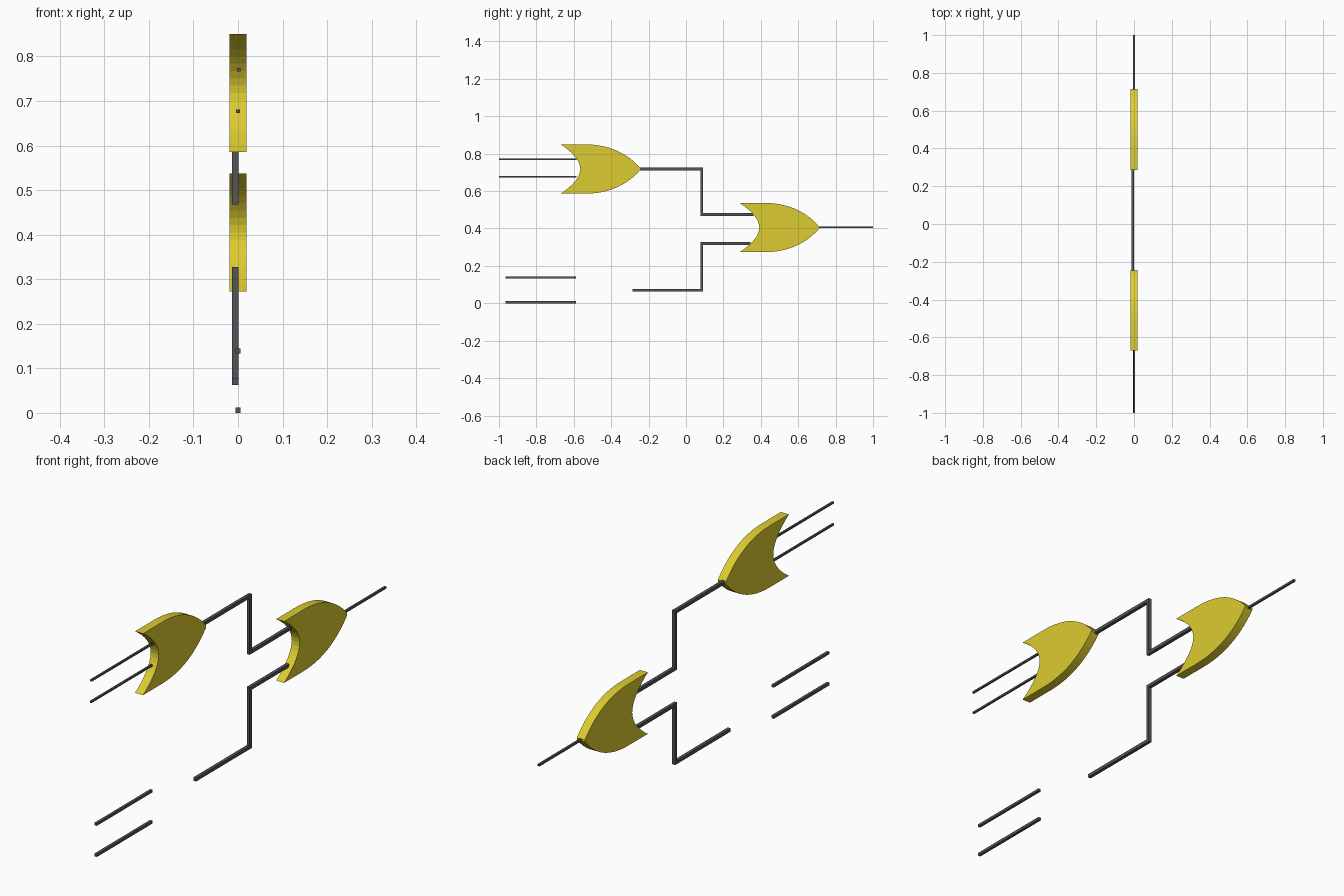
import bpy, bmesh

if "Cube" in bpy.data.objects:
    bpy.data.objects.remove(bpy.data.objects["Cube"])


def material(name, color):
    m = bpy.data.materials.new(name)
    m.diffuse_color = color
    m.use_nodes = True
    m.node_tree.nodes["Principled BSDF"].inputs["Base Color"].default_value = m.diffuse_color
    return m


YELLOW = material("gate_yellow", (0.72, 0.60, 0.03, 1))
DARK = material("wire_dark", (0.09, 0.09, 0.10, 1))


def finish(name, bm, mat):
    bmesh.ops.recalc_face_normals(bm, faces=bm.faces)
    mesh = bpy.data.meshes.new(name)
    bm.to_mesh(mesh)
    bm.free()
    mesh.materials.append(mat)
    ob = bpy.data.objects.new(name, mesh)
    bpy.context.collection.objects.link(ob)


def gate(name, tip_y, z, half=0.019, steps=16):
    """OR gate: shield outline in the YZ plane, extruded along x."""
    # upper curve from the flat top to the pointed nose
    a, b, c = (-0.30, 0.132), (-0.112, 0.132), (0.0, 0.004)
    upper = []
    for i in range(steps + 1):
        t = i / steps
        upper.append(tuple((1 - t) ** 2 * p + 2 * t * (1 - t) * q + t * t * r
                           for p, q, r in zip(a, b, c)))
    lower = [(y, -h) for y, h in reversed(upper)]
    # concave back edge, bottom corner to top corner
    back = []
    for i in range(steps + 1):
        s = -1 + 2 * i / steps
        back.append((-0.322 - 0.106 * abs(s) ** 1.9, 0.132 * s))
    bm = bmesh.new()
    verts = [bm.verts.new((-half, tip_y + y, z + h)) for y, h in upper + lower + back]
    face = bm.faces.new(verts)
    ext = bmesh.ops.extrude_face_region(bm, geom=[face], use_keep_orig=True)
    moved = [v for v in ext["geom"] if isinstance(v, bmesh.types.BMVert)]
    bmesh.ops.translate(bm, verts=moved, vec=(2 * half, 0, 0))
    finish(name, bm, YELLOW)


def wire(name, points, width, x=0.0):
    """Square wire made of one box per straight run through (y, z) points."""
    bm = bmesh.new()
    h = width / 2
    for i, ((y0, z0), (y1, z1)) in enumerate(zip(points, points[1:])):
        lo, hi = [min(y0, y1), min(z0, z1)], [max(y0, y1), max(z0, z1)]
        along = 0 if z0 == z1 else 1
        lo[1 - along] -= h
        hi[1 - along] += h
        if along == 1:          # uprights fill the corners
            lo[1] -= h
            hi[1] += h
        box = bmesh.ops.create_cube(bm, size=1)["verts"]
        for v in box:
            v.co = (x + v.co.x * width,
                    (lo[0] + hi[0]) / 2 + v.co.y * (hi[0] - lo[0]),
                    (lo[1] + hi[1]) / 2 + v.co.z * (hi[1] - lo[1]))
    finish(name, bm, DARK)


# gates
gate("upper_gate", -0.243, 0.718)
gate("output_gate", 0.714, 0.405)

# input wires
wire("upper_input_a", [(-1.0, 0.770), (-0.585, 0.770)], 0.008, 0.002)
wire("upper_input_b", [(-1.0, 0.677), (-0.585, 0.677)], 0.008)
wire("lower_input_a", [(-0.965, 0.139), (-0.588, 0.139)], 0.011)
wire("lower_input_b", [(-0.965, 0.006), (-0.588, 0.006)], 0.012)

# stepped connecting wires
wire("upper_link", [(-0.25, 0.718), (0.085, 0.718), (0.085, 0.475), (0.36, 0.475)], 0.014, -0.006)
wire("lower_link", [(-0.285, 0.07), (0.085, 0.07), (0.085, 0.32), (0.345, 0.32)], 0.014, -0.006)

# output wire
wire("output_wire", [(0.705, 0.406), (1.0, 0.406)], 0.009)
